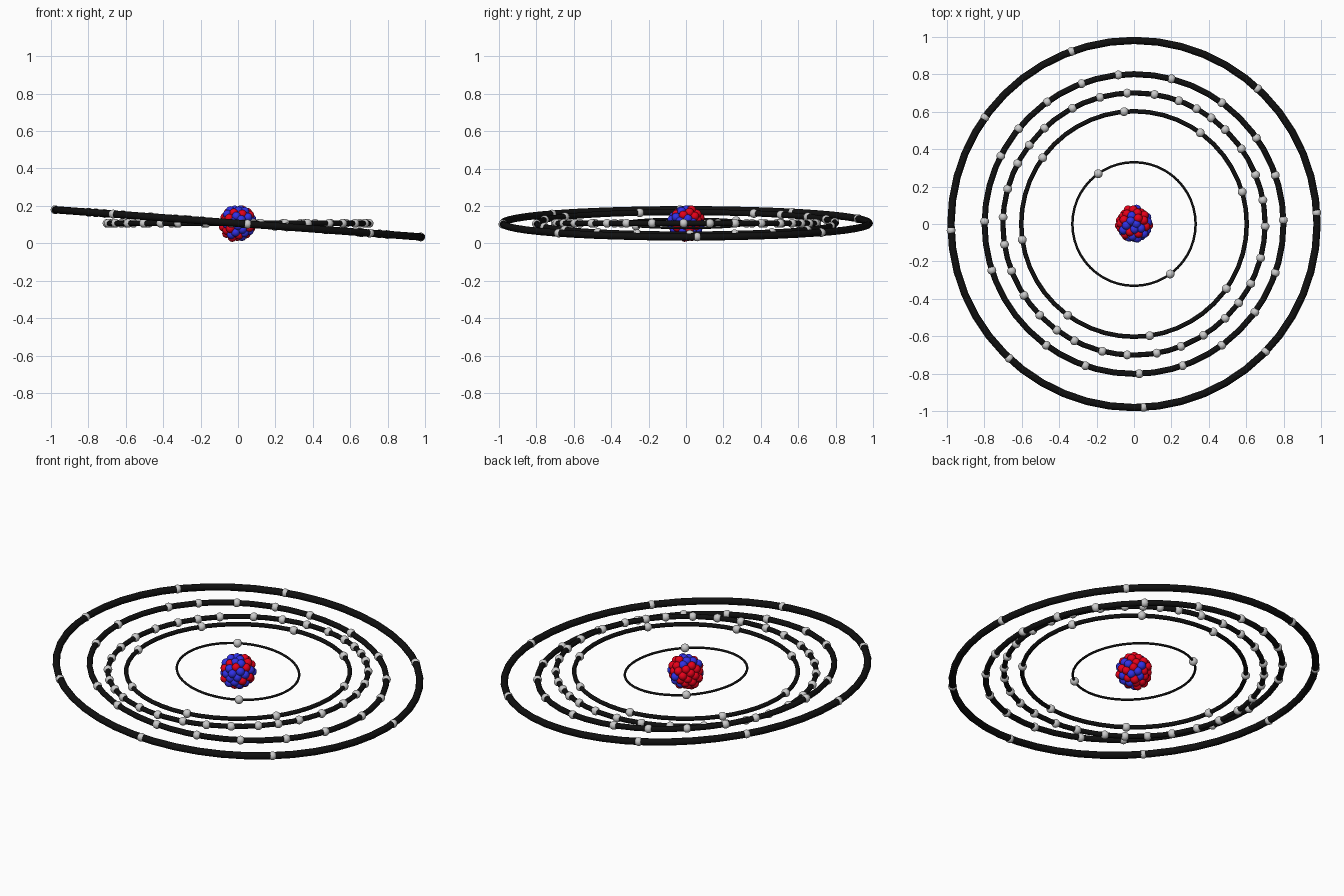
import bpy, bmesh, math, random
from mathutils import Vector, Matrix

if "Cube" in bpy.data.objects:
    bpy.data.objects.remove(bpy.data.objects["Cube"])

random.seed(4)
CENTRE = Vector((0, 0, 0.107))
TILT = math.radians(4.25)
BALL = 0.0235


def material(name, rgb):
    m = bpy.data.materials.new(name)
    m.diffuse_color = (*rgb, 1)
    m.use_nodes = True
    m.node_tree.nodes["Principled BSDF"].inputs["Base Color"].default_value = m.diffuse_color
    return m


def add_object(name, bm, matrix, mat=None):
    me = bpy.data.meshes.new(name)
    bm.to_mesh(me)
    bm.free()
    me.polygons.foreach_set("use_smooth", [True] * len(me.polygons))
    if mat:
        me.materials.append(mat)
    ob = bpy.data.objects.new(name, me)
    ob.matrix_world = matrix
    bpy.context.collection.objects.link(ob)
    return ob


def balls(name, points, matrix, mat=None):
    bm = bmesh.new()
    for p in points:
        bmesh.ops.create_uvsphere(bm, u_segments=20, v_segments=12, radius=BALL,
                                  matrix=Matrix.Translation(p))
    return add_object(name, bm, matrix, mat)


def ring(name, radius, matrix, mat, major=48, minor=12):
    bm = bmesh.new()
    tube = radius * 0.02
    loops = []
    for i in range(major):
        a = 2 * math.pi * i / major
        loop = []
        for j in range(minor):
            b = 2 * math.pi * j / minor
            r = radius + tube * math.cos(b)
            loop.append(bm.verts.new((r * math.cos(a), r * math.sin(a), tube * math.sin(b))))
        loops.append(loop)
    for i in range(major):
        p, q = loops[i], loops[(i + 1) % major]
        for j in range(minor):
            k = (j + 1) % minor
            bm.faces.new((p[j], q[j], q[k], p[k]))
    return add_object(name, bm, matrix, mat)


black = material("black", (0.005, 0.005, 0.005))
red = material("red", (0.8, 0.0, 0.01))
blue = material("blue", (0.03, 0.03, 0.8))

# Shells: radius, tilted, electron angles in degrees
shells = [
    (0.33, True, [125.5, 306]),
    (0.602, False, [95, 54, 16.5, 325, 278, 234, 188, 144]),
    (0.70, False, [93, 81, 70, 61.5, 54, 46, 35, 22, 10.5, 359, 345, 333, 323, 314, 302, 291,
                   280, 267, 256, 243, 234, 224, 213, 201, 189, 177, 164.5, 152.5, 143, 133,
                   118, 105]),
    (0.80, True, [96, 75.5, 54, 35, 19, 1.5, 341, 324, 306, 289, 272, 251, 234, 198, 179,
                  153, 140.5, 125.5, 110.5]),
    (0.98, True, [110, 47.5, 3.5, 316, 273, 227, 182, 144.5]),
]
for n, (radius, tilted, angles) in enumerate(shells, 1):
    m = Matrix.Translation(CENTRE) @ Matrix.Rotation(TILT if tilted else 0, 4, 'Y')
    ring(f"orbit_ring_{n}", radius, m, black)
    pts = [Vector((radius * math.cos(math.radians(a)), radius * math.sin(math.radians(a)), 0))
           for a in angles]
    balls(f"electrons_{n}", pts, m)

# Nucleus: packed outer shell plus a small core, split into two colours
protons, neutrons = [], []
for count, dist in ((62, 0.078), (16, 0.042)):
    for i in range(count):
        z = 1 - 2 * (i + 0.5) / count
        a = i * math.pi * (3 - math.sqrt(5))
        s = math.sqrt(1 - z * z)
        p = Vector((s * math.cos(a), s * math.sin(a), z)) * (dist + random.uniform(-0.007, 0.004))
        # blue gathers towards the front right
        is_blue = random.random() < 0.36 + 2.5 * (p.x - p.y)
        (neutrons if is_blue else protons).append(p)
m = Matrix.Translation(CENTRE)
balls("protons", protons, m, red)
balls("neutrons", neutrons, m, blue)
